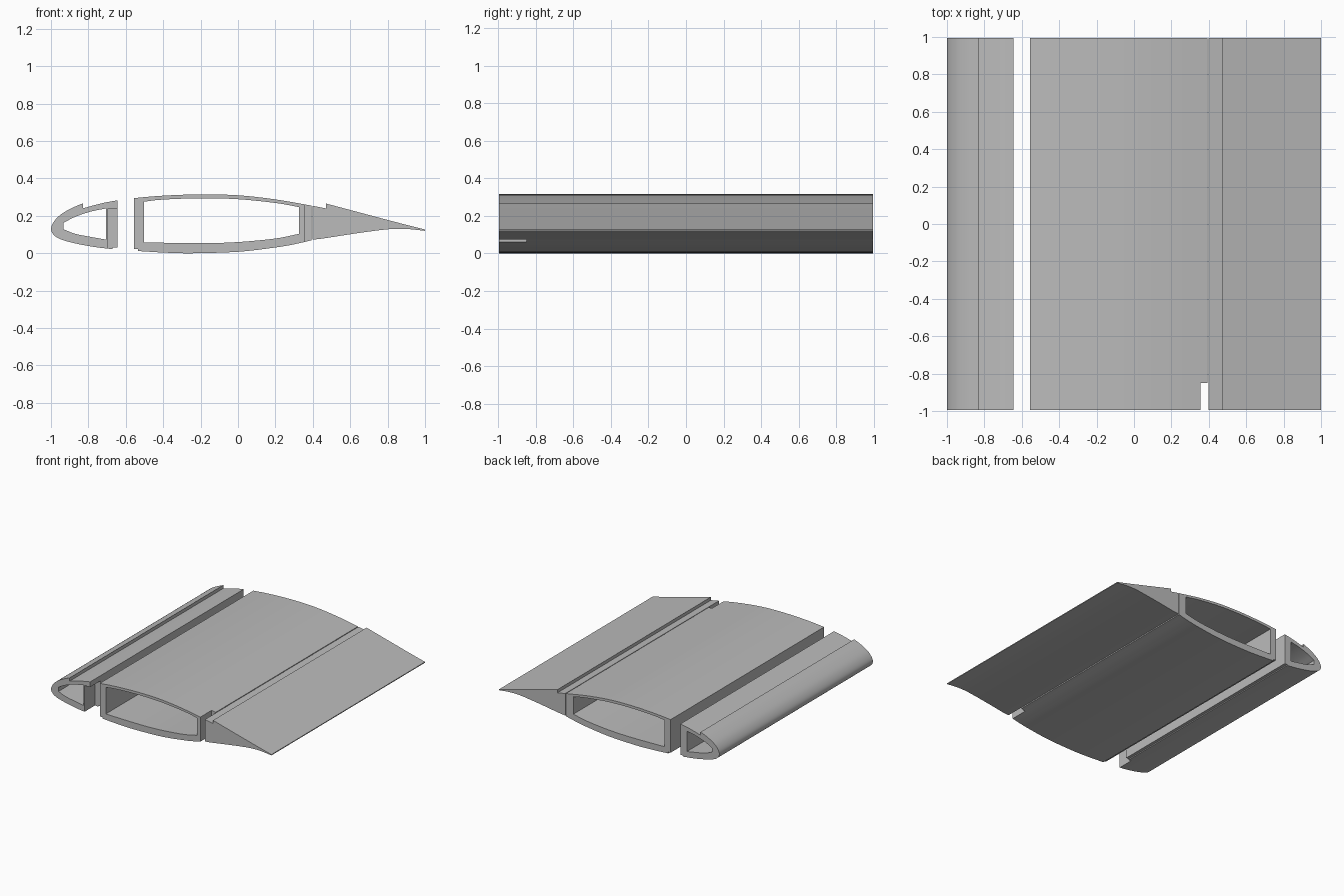
import bpy
import bmesh
from mathutils import Vector

cube = bpy.data.objects.get("Cube")
if cube:
    bpy.data.objects.remove(cube, do_unlink=True)

HALF = 0.995  # half span

grey = bpy.data.materials.new("plain grey")
grey.use_nodes = True
COLOUR = (0.5, 0.5, 0.5, 1)
grey.diffuse_color = COLOUR
grey.node_tree.nodes["Principled BSDF"].inputs["Base Color"].default_value = COLOUR


def curve(points, steps=6):
    """Smooth run through a few (x, z) points."""
    p = [Vector(q) for q in points]
    p = [2 * p[0] - p[1]] + p + [2 * p[-1] - p[-2]]
    out = []
    for a, b, c, d in zip(p, p[1:], p[2:], p[3:]):
        for i in range(steps):
            t = i / steps
            out.append(0.5 * (2 * b + (c - a) * t + (2 * a - 5 * b + 4 * c - d) * t ** 2
                              + (3 * b - a - 3 * c + d) * t ** 3))
    return out + [p[-2]]


def extrude(name, profile, y0=-HALF, y1=HALF):
    """Solid made by sweeping an (x, z) profile along the span."""
    bm = bmesh.new()
    face = bm.faces.new([bm.verts.new((x, y0, z)) for x, z in profile])
    ext = bmesh.ops.extrude_face_region(bm, geom=[face])
    moved = [v for v in ext["geom"] if isinstance(v, bmesh.types.BMVert)]
    bmesh.ops.translate(bm, verts=moved, vec=(0, y1 - y0, 0))
    bmesh.ops.recalc_face_normals(bm, faces=bm.faces)
    mesh = bpy.data.meshes.new(name)
    bm.to_mesh(mesh)
    bm.free()
    mesh.materials.append(grey)
    obj = bpy.data.objects.new(name, mesh)
    bpy.context.collection.objects.link(obj)
    return obj


def select(obj):
    bpy.ops.object.select_all(action="DESELECT")
    obj.select_set(True)
    bpy.context.view_layer.objects.active = obj


def cut(obj, cutter):
    mod = obj.modifiers.new("cut", "BOOLEAN")
    mod.operation = "DIFFERENCE"
    mod.solver = "EXACT"
    mod.object = cutter
    select(obj)
    bpy.ops.object.modifier_apply(modifier=mod.name)
    bpy.data.objects.remove(cutter, do_unlink=True)


def box(x0, x1, z0, z1):
    return [(x0, z0), (x1, z0), (x1, z1), (x0, z1)]


# Leading edge: rounded hollow nose with a recessed top ledge
nose = extrude("leading_edge", [(-0.645, 0.283)] + curve([(-0.645, 0.283), (-0.73, 0.267), (-0.83, 0.24)], 4)[1:]
               + curve([(-0.83, 0.267), (-0.9, 0.236), (-0.96, 0.197), (-0.995, 0.15), (-0.995, 0.112),
                        (-0.96, 0.08), (-0.88, 0.055), (-0.77, 0.034), (-0.67, 0.022)])
               + [(-0.67, 0.03), (-0.645, 0.03)])
cut(nose, extrude("nose_cavity", curve([(-0.705, 0.24), (-0.79, 0.222), (-0.87, 0.195), (-0.932, 0.163)])
                  + curve([(-0.932, 0.128), (-0.87, 0.104), (-0.79, 0.088), (-0.705, 0.073)]), -1.1, 1.1))
cut(nose, extrude("nose_notch", box(-0.695, -0.6, -0.1, 0.24), -1.1, -0.86))

# Main box section: hollow, curved top and bottom skins
body = extrude("main_box", curve([(-0.557, 0.295), (-0.4, 0.308), (-0.2, 0.315), (0, 0.31),
                                  (0.2, 0.288), (0.392, 0.255)])
               + curve([(0.392, 0.069), (0.3, 0.048), (0.2, 0.031), (0, 0.008), (-0.25, 0.0),
                        (-0.4, 0.004), (-0.535, 0.012)])
               + [(-0.535, 0.024), (-0.557, 0.024)])
cut(body, extrude("box_cavity", curve([(-0.503, 0.276), (-0.4, 0.287), (-0.2, 0.294), (0, 0.289),
                                       (0.2, 0.269), (0.325, 0.247)])
                  + curve([(0.325, 0.104), (0.2, 0.079), (0, 0.06), (-0.2, 0.054), (-0.503, 0.058)]), -1.1, 1.1))
cut(body, extrude("box_notch", box(0.355, 0.45, -0.1, 0.5), -1.1, -0.85))

# Trailing edge: solid wedge with a recessed top ledge
flap = extrude("trailing_edge", [(0.398, 0.254), (0.47, 0.24)]
               + curve([(0.47, 0.266), (0.65, 0.218), (0.85, 0.165), (1, 0.127)])
               + curve([(1, 0.12), (0.9, 0.13), (0.8, 0.128), (0.65, 0.109), (0.5, 0.086), (0.44, 0.077)])
               + [(0.398, 0.073)])

for part in (nose, body, flap):
    select(part)
    bpy.ops.object.shade_smooth_by_angle()
